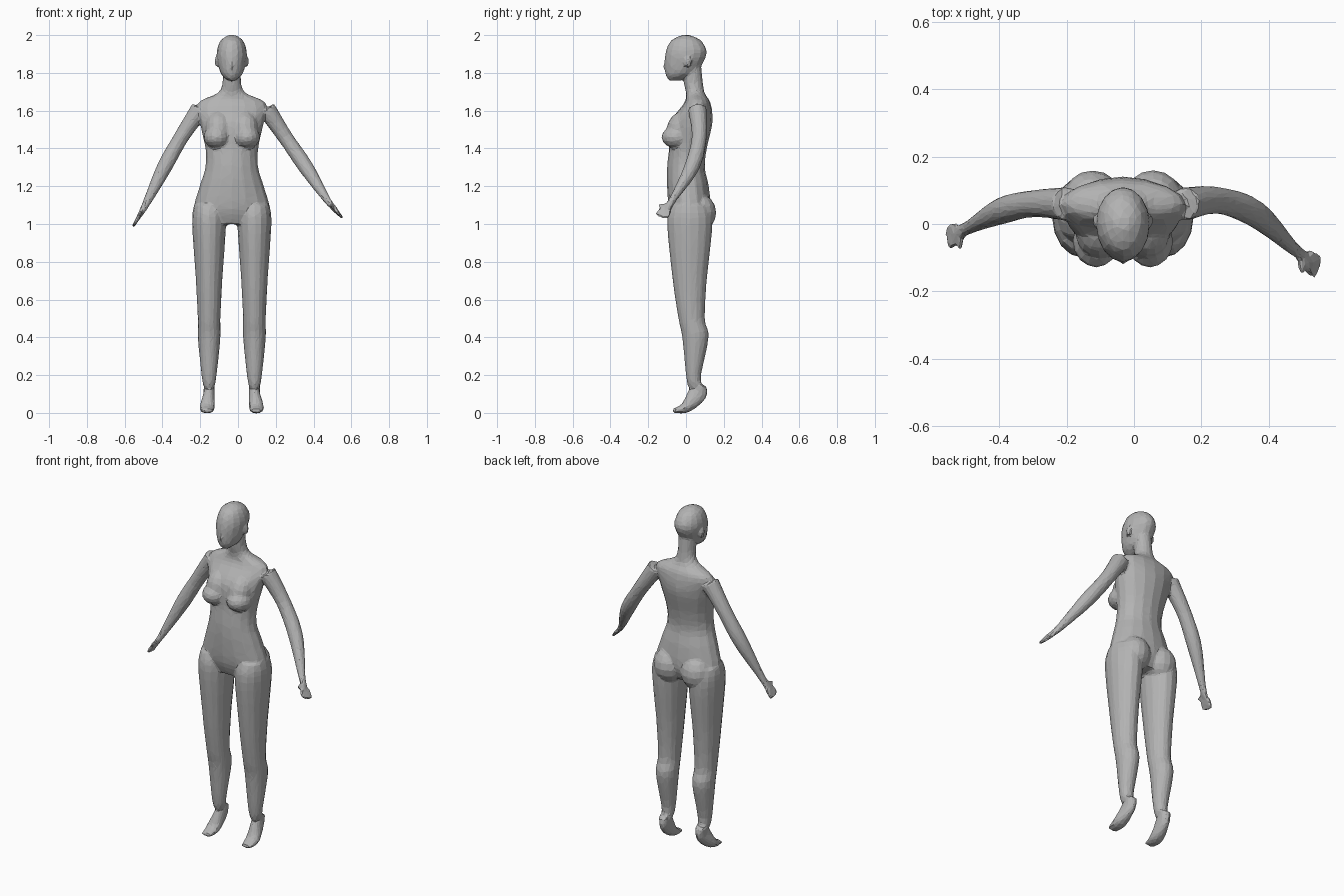
import bpy, bmesh, math
from mathutils import Vector, Matrix

default = bpy.data.objects.get("Cube")
if default:
    bpy.data.objects.remove(default, do_unlink=True)

MIDLINE = -.033       # the figure stands slightly off the centre line
SIDES = 16
STEPS = 5
bm = bmesh.new()


def smooth_rows(rows):
    """Add rows between the given ones along a smooth curve through them."""
    rows = [Vector(row) for row in rows]
    result = []
    for i in range(len(rows) - 1):
        before, start, end = rows[max(i - 1, 0)], rows[i], rows[i + 1]
        after = rows[min(i + 2, len(rows) - 1)]
        leave, arrive = (end - before) / 2, (after - start) / 2
        for step in range(STEPS):
            t = step / STEPS
            ease = t * t * (3 - 2 * t)
            result.append(start.lerp(end, ease)
                          + leave * t * (1 - t) ** 2 - arrive * t * t * (1 - t))
    return result + [rows[-1]]


def skin(rings):
    """Bridge a list of (centre, half axis, half axis) ellipses and cap the ends."""
    loops = []
    for centre, u, v in rings:
        angles = [math.tau * i / SIDES for i in range(SIDES)]
        loops.append([bm.verts.new(centre + u * math.cos(a) + v * math.sin(a)) for a in angles])
    faces = [bm.faces.new(loops[0]), bm.faces.new(loops[-1])]
    for low, high in zip(loops, loops[1:]):
        for i in range(SIDES):
            j = (i + 1) % SIDES
            faces.append(bm.faces.new((low[i], low[j], high[j], high[i])))
    bmesh.ops.recalc_face_normals(bm, faces=faces)


def stack(x, rows):
    """Level ellipses from rows of height, centre depth, half depth, half width."""
    skin([(Vector((x, centre, height)), Vector((width, 0, 0)), Vector((0, depth, 0)))
          for height, centre, depth, width in smooth_rows(rows)])


def tube(points, radii):
    """Ellipses square to a path, with a half width and half depth for each point."""
    rows = smooth_rows([(*point, *radius) for point, radius in zip(points, radii)])
    spots = [row.to_3d() if len(row) < 4 else Vector(row[:3]) for row in rows]
    rings = []
    for i, (spot, row) in enumerate(zip(spots, rows)):
        along = (spots[min(i + 1, len(spots) - 1)] - spots[max(i - 1, 0)]).normalized()
        u = Vector((1, 0, 0))
        u = (u - along * u.dot(along)).normalized()
        rings.append((spot, u * row[3], along.cross(u) * row[4]))
    skin(rings)


def ball(centre, size, tilt=0):
    matrix = Matrix.Translation(centre) @ Matrix.Rotation(tilt, 4, "X") @ Matrix.Diagonal((*size, 1))
    bmesh.ops.create_uvsphere(bm, u_segments=SIDES, v_segments=SIDES // 2, radius=1, matrix=matrix)


# Torso and neck
stack(MIDLINE, [
    (1, .02, .08, .15),
    (1.08, .02, .11, .2),
    (1.2, .01, .11, .17),
    (1.3, 0, .1, .14),
    (1.4, .01, .1, .14),
    (1.54, .03, .11, .17),
    (1.64, .06, .07, .18),
    (1.69, .05, .05, .08),
    (1.74, .04, .05, .05),
    (1.84, .03, .05, .05),
])

# Head, tapering to the chin, with nose and lips
stack(MIDLINE, [
    (1.76, -.06, .03, .02),
    (1.8, -.03, .08, .06),
    (1.9, 0, .11, .08),
    (1.97, 0, .08, .06),
    (2, 0, .02, .02),
])
ball((MIDLINE, -.1, 1.84), (.01, .02, .03), -.3)
ball((MIDLINE, -.1, 1.8), (.02, .01, .01))

for side in (-1, 1):
    # Ear, bust and buttock
    ball((MIDLINE + side * .08, .01, 1.86), (.01, .02, .03))
    ball((MIDLINE + side * .08, -.05, 1.46), (.07, .08, .06))
    ball((MIDLINE + side * .07, -.03, 1.51), (.07, .07, .09), -.4)
    ball((MIDLINE + side * .09, .07, 1.06), (.09, .09, .1))

    # Leg from ankle to hip
    leg = MIDLINE + side * .12
    stack(leg, [
        (.14, .05, .04, .03),
        (.2, .04, .04, .04),
        (.4, .05, .07, .06),
        (.5, .03, .07, .06),
        (.7, .02, .09, .07),
        (1, .02, .12, .09),
        (1.1, .02, .1, .08),
    ])

    # Foot on tiptoe, from heel to toes
    toe = leg + side * .01
    tube([(leg, .08, .15), (leg, .06, .1), (toe, 0, .03), (toe, -.07, .01)],
         [(.03, .03), (.03, .05), (.04, .03), (.03, .01)])

# Arms in slightly different poses: shoulder, upper arm, elbow, wrist, knuckles
left_arm = [(.15, .06, 1.61), (.25, .07, 1.46), (.36, .03, 1.3), (.47, -.07, 1.13), (.52, -.11, 1.07)]
right_arm = [(-.2, .06, 1.61), (-.3, .06, 1.46), (-.39, .04, 1.3), (-.49, -.01, 1.1), (-.53, -.03, 1.03)]
ARM_RADII = [(.05, .05), (.04, .04), (.04, .04), (.02, .02), (.01, .03)]
FINGER_RADII = [(.01, .01), (.01, .01), (.007, .007)]

for arm in (left_arm, right_arm):
    tube(arm, ARM_RADII)
    wrist, knuckle = Vector(arm[-2]), Vector(arm[-1])
    palm = wrist.lerp(knuckle, .5)
    along = (knuckle - wrist).normalized()
    across = Vector((0, 1, 0))
    across = (across - along * across.dot(along)).normalized()
    # Four fingers fanned across the palm, then the thumb
    digits = [(knuckle + across * k * .015 - along * .01,
               knuckle + across * k * .02 + along * (.055 - abs(k) * .006))
              for k in (-1.5, -.5, .5, 1.5)]
    digits.append((palm, palm - across * .05 + along * .03))
    for start, end in digits:
        tube([start, start.lerp(end, .5), end], FINGER_RADII)

mesh = bpy.data.meshes.new("body")
bm.to_mesh(mesh)
bm.free()
body = bpy.data.objects.new("body", mesh)
bpy.context.collection.objects.link(body)

# Fuse the parts into one skin, soften the joins, then reduce to coarse facets
fuse = body.modifiers.new("fuse", "REMESH")
fuse.mode = "VOXEL"
fuse.voxel_size = .008
soften = body.modifiers.new("soften", "SMOOTH")
soften.iterations = 4
facet = body.modifiers.new("facet", "DECIMATE")
facet.ratio = .06

# Plain grey clay
clay = bpy.data.materials.new("grey clay")
clay.use_nodes = True
grey = (.45, .45, .45, 1)
clay.diffuse_color = grey
clay.node_tree.nodes["Principled BSDF"].inputs["Base Color"].default_value = grey
mesh.materials.append(clay)
